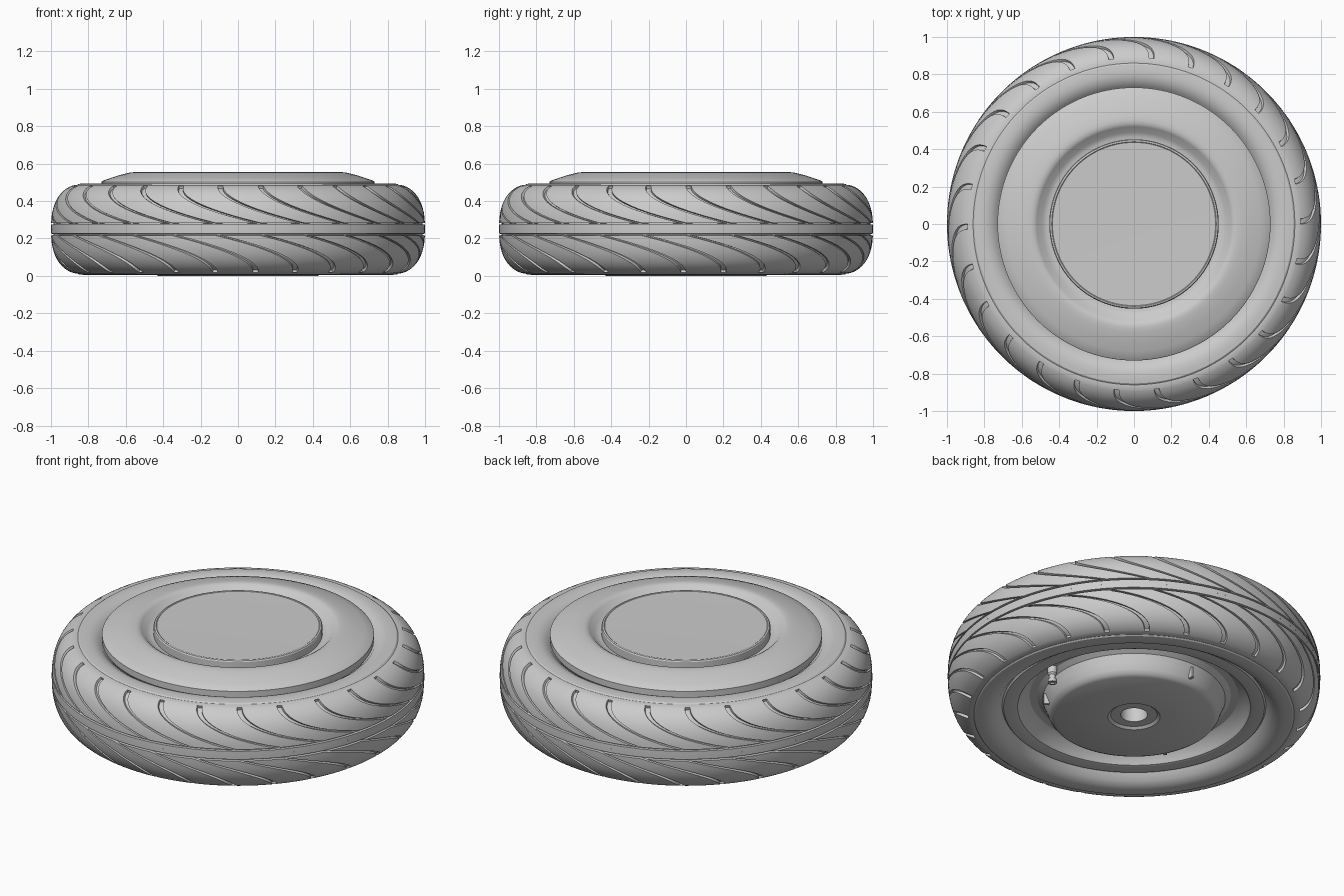
import bpy, bmesh
from math import cos, sin, pi, radians
from mathutils import Matrix

if "Cube" in bpy.data.objects:
    bpy.data.objects.remove(bpy.data.objects["Cube"])

grey = bpy.data.materials.new("plain_grey")
grey.use_nodes = True
COLOR = (0.6, 0.6, 0.6, 1)
grey.diffuse_color = COLOR
grey.node_tree.nodes["Principled BSDF"].inputs["Base Color"].default_value = COLOR

MID = 0.25       # height of the tyre's middle plane
PITCHES = 26     # tread repeats around each half


def finish(name, bm, angle=30):
    mesh = bpy.data.meshes.new(name)
    bm.to_mesh(mesh)
    bm.free()
    mesh.materials.append(grey)
    obj = bpy.data.objects.new(name, mesh)
    bpy.context.collection.objects.link(obj)
    bpy.ops.object.select_all(action="DESELECT")
    obj.select_set(True)
    bpy.context.view_layer.objects.active = obj
    bpy.ops.object.shade_smooth_by_angle(angle=radians(angle))
    return obj


def lathe(name, profile, steps=128):
    """Spin (radius, height) points, listed so that faces look outward."""
    bm = bmesh.new()
    verts = [bm.verts.new((r, 0, z)) for r, z in profile]
    edges = [bm.edges.new(pair) for pair in zip(verts, verts[1:])]
    bmesh.ops.spin(bm, geom=verts + edges, cent=(0, 0, 0), axis=(0, 0, 1),
                   angle=2 * pi, steps=steps, use_merge=True)
    bmesh.ops.remove_doubles(bm, verts=bm.verts, dist=0.0001)
    bmesh.ops.recalc_face_normals(bm, faces=bm.faces)
    return finish(name, bm)


# Tyre: a sheared grid whose narrow columns follow the swept tread grooves
def crown_radius(h):
    return 0.8 + 0.2 * max(0, 1 - (h / 0.245) ** 2.5) ** 0.4


def tyre_half(bm):
    band = [0, 0.024, 0.034]
    tread = [0.034 + (0.231 - 0.034) * sin(i / 16 * pi / 2) for i in range(1, 17)]
    rows = [(crown_radius(h), h) for h in band + tread]
    last = len(rows) - 1
    rows += [(0.872, 0.236), (0.86, 0.236), (0.852, 0.242), (0.83, 0.244),
             (0.8, 0.245), (0.77, 0.238), (0.74, 0.22), (0.72, 0.195), (0.69, 0.16)]
    pitch = 2 * pi / PITCHES
    columns = [0, 0.032] + [0.032 + (pitch - 0.032) * k / 5 for k in range(1, 5)]
    grid = []
    for i, (r, h) in enumerate(rows):
        t = min(1, max(0, (h - 0.034) / 0.197))
        sweep = 0.45 * (1 - t) ** 1.8
        angles = [p * pitch + c + sweep for p in range(PITCHES) for c in columns]
        grid.append([bm.verts.new((r * cos(a), r * sin(a), h)) for a in angles])
    count = len(grid[0])
    grooves = []
    for i in range(len(rows) - 1):
        for j in range(count):
            k = (j + 1) % count
            face = bm.faces.new((grid[i][j], grid[i][k], grid[i + 1][k], grid[i + 1][j]))
            swept = j % len(columns) == 0 and 2 <= i < last
            if swept or i == 1:
                grooves.append(face)
    bm.normal_update()
    bmesh.ops.inset_region(bm, faces=grooves, thickness=0.002, depth=-0.014,
                           use_even_offset=True, use_boundary=True)


bm = bmesh.new()
tyre_half(bm)
# The lower half is the upper one turned over, so the sweep continues
other = bmesh.ops.duplicate(bm, geom=bm.verts[:] + bm.edges[:] + bm.faces[:])
turned = [g for g in other["geom"] if isinstance(g, bmesh.types.BMVert)]
bmesh.ops.rotate(bm, verts=turned, cent=(0, 0, 0), matrix=Matrix.Rotation(pi, 3, "X"))
bmesh.ops.translate(bm, verts=bm.verts, vec=(0, 0, MID))
finish("tyre", bm)

# Domed trim ring on the upper side, with a sloped inner wall
lathe("trim_ring", [
    (0.71, 0.44), (0.73, 0.47), (0.73, 0.503), (0.725, 0.508), (0.68, 0.524),
    (0.63, 0.54), (0.58, 0.552), (0.555, 0.555), (0.535, 0.554), (0.52, 0.545),
    (0.49, 0.515), (0.465, 0.505), (0.42, 0.505)])

# Centre cap
lathe("centre_cap", [
    (0.453, 0.5), (0.453, 0.547), (0.449, 0.553), (0.44, 0.555),
    (0.436, 0.552), (0.25, 0.55), (0, 0.549)])

# Rim and hub plate on the under side, with a channel between them
lathe("rim", [
    (0.73, 0.09), (0.705, 0.065), (0.70, 0.058), (0.64, 0.055), (0.625, 0.06),
    (0.615, 0.075), (0.59, 0.11), (0.56, 0.13), (0.52, 0.13), (0.49, 0.11),
    (0.475, 0.07), (0.46, 0.03), (0.445, 0.01), (0.425, 0),
    (0.14, 0), (0.125, 0.012), (0.072, 0.012), (0.07, 0.1), (0, 0.1)])

# Small ribs on the hub wall
for n in range(3):
    bm = bmesh.new()
    bmesh.ops.create_cube(bm, size=1)
    bmesh.ops.scale(bm, verts=bm.verts, vec=(0.03, 0.016, 0.06))
    bmesh.ops.translate(bm, verts=bm.verts, vec=(0.478, 0, 0.06))
    bmesh.ops.rotate(bm, verts=bm.verts, cent=(0, 0, 0),
                     matrix=Matrix.Rotation(radians(90 + 120 * n), 3, "Z"))
    finish(f"hub_rib_{n + 1}", bm)

# Valve stem standing in the channel
valve = lathe("valve_stem", [
    (0, 0.135), (0.026, 0.135), (0.026, 0.09), (0.018, 0.08), (0.018, 0.06),
    (0.024, 0.056), (0.024, 0.035), (0.013, 0.035), (0.013, 0.045), (0, 0.045)], 24)
valve.location = (0.53, -0.05, 0)
